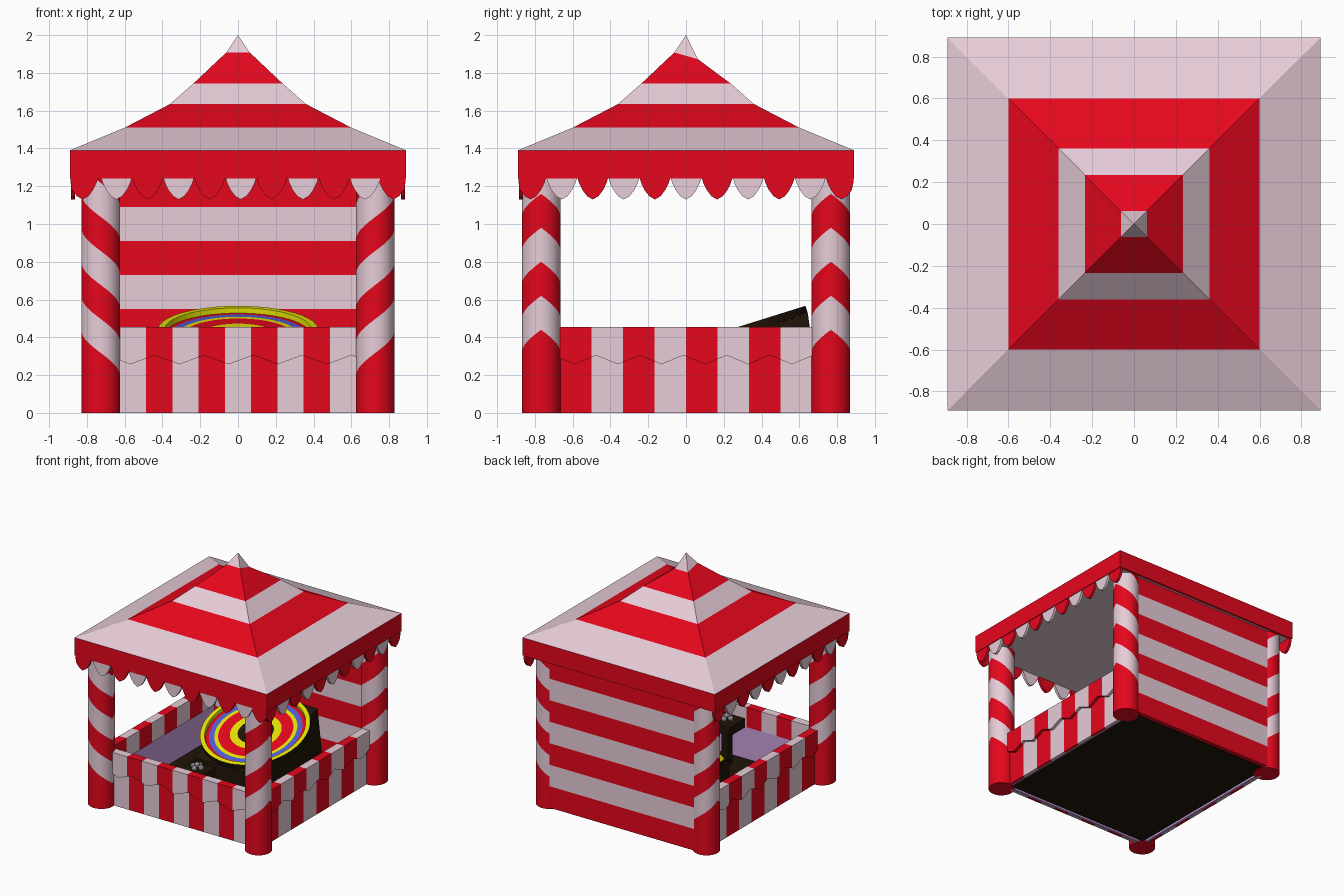
import bpy, bmesh, math
from mathutils import Matrix, Vector

if "Cube" in bpy.data.objects:
    bpy.data.objects.remove(bpy.data.objects["Cube"])

PALETTE = {
    "red": (0.79, 0.002, 0.012), "pale_pink_white": (0.8, 0.61, 0.69),
    "dark_brown": (0.014, 0.007, 0.002), "purple": (0.6, 0.36, 0.72),
    "yellow": (0.8, 0.78, 0.001), "blue": (0.08, 0.11, 0.7), "grey": (0.35, 0.33, 0.34)}
MATS = {}
for name, c in PALETTE.items():
    MATS[name] = bpy.data.materials.new(name)
    MATS[name].diffuse_color = (*c, 1)
RED, WHITE, BROWN, PURPLE, YELLOW, BLUE, GREY = range(7)


def finish(name, bm, fix_normals=True, smooth=False):
    if fix_normals:
        bmesh.ops.recalc_face_normals(bm, faces=bm.faces)
    me = bpy.data.meshes.new(name)
    for f in bm.faces:
        f.smooth = smooth
    bm.to_mesh(me)
    bm.free()
    for m in MATS.values():
        me.materials.append(m)
    ob = bpy.data.objects.new(name, me)
    bpy.context.collection.objects.link(ob)
    return ob


def prism(bm, front, back, mat):
    """Closed solid between two matching outlines."""
    a = [bm.verts.new(p) for p in front]
    b = [bm.verts.new(p) for p in back]
    n = len(a)
    faces = [bm.faces.new(a), bm.faces.new(b[::-1])]
    faces += [bm.faces.new((a[i], b[i], b[(i + 1) % n], a[(i + 1) % n])) for i in range(n)]
    for f in faces:
        f.material_index = mat


def add_box(bm, lo, hi, mat):
    ring = [(lo[0], lo[1]), (hi[0], lo[1]), (hi[0], hi[1]), (lo[0], hi[1])]
    prism(bm, [(x, y, lo[2]) for x, y in ring], [(x, y, hi[2]) for x, y in ring], mat)


def box(name, lo, hi, mat):
    bm = bmesh.new()
    add_box(bm, lo, hi, mat)
    return finish(name, bm)


# Maps (along, depth, z) to world for each side; depth is distance from the centre
SIDES = {"front": lambda u, d, z: (u, -d, z),
         "right": lambda u, d, z: (d, u, z),
         "left": lambda u, d, z: (-d, u, z)}

# Banded tent roof, with a tip that dips slightly at the back
rings = [(0.89, 1.39), (0.6, 1.51), (0.36, 1.635), (0.235, 1.745), (0.062, 1.908)]
bm = bmesh.new()
loops = []
for k, (h, z) in enumerate(rings):
    zb = z - 0.035 if k == 4 else z
    loops.append([bm.verts.new(p) for p in ((-h, -h, z), (h, -h, z), (h, h, zb), (-h, h, zb))])
apex = bm.verts.new((0, 0, 2))
for k in range(5):
    for i in range(4):
        j = (i + 1) % 4
        top = (loops[k + 1][j], loops[k + 1][i]) if k < 4 else (apex,)
        bm.faces.new((loops[k][i], loops[k][j], *top)).material_index = RED if k % 2 else WHITE
finish("striped_roof", bm, False)
box("ceiling", (-0.87, -0.87, 1.243), (0.87, 0.87, 1.26), WHITE)

# Roof valance band
bm = bmesh.new()
for s in (-1, 1):
    for lo, hi in (((-0.89, 0.87), (0.89, 0.89)), ((0.87, -0.87), (0.89, 0.87))):
        xs, ys = sorted((s * lo[0], s * hi[0])), sorted((s * lo[1], s * hi[1]))
        add_box(bm, (xs[0], ys[0], 1.24), (xs[1], ys[1], 1.39), RED)
finish("roof_valance", bm)

# Hanging scallops on the three open sides
half = [(0.08, 0), (0.073, -0.025), (0.055, -0.062), (0.03, -0.095), (0, -0.112)]
petal = half + [(-x, z) for x, z in half[-2::-1]]
for side, to in SIDES.items():
    bm = bmesh.new()
    shift = 0.015 if side == "front" else 0
    for k in range(-5, 6):
        u0 = k * 0.1645 + (shift if abs(k) < 5 else 0)
        clip = [(max(-0.886, min(0.886, u0 + u)), 1.242 + z) for u, z in petal]
        prism(bm, *[[to(u, d, z) for u, z in clip] for d in (0.862, 0.884)],
              RED if k % 2 else WHITE)
    finish(side + "_scallops", bm)


# Corner posts with slanted bands, highest on the outer side
def post(name, sx, sy):
    bm = bmesh.new()
    n, r, top = 32, 0.1025, 1.25
    cols = []
    for i in range(n):
        a = 2 * math.pi * i / n
        t = min(a, 2 * math.pi - a) / math.pi
        zs = [0] + [min(top, 0.44 - 0.245 * t + 0.18 * k) for k in range(8)]
        cols.append([(sx * (0.727 + r * math.cos(a)), sy * 0.767 + r * math.sin(a), z) for z in zs])
    for i in range(n):
        a, b = cols[i], cols[(i + 1) % n]
        for k in range(8):
            pts = [a[k], b[k], b[k + 1], a[k + 1]]
            pts = [p for q, p in enumerate(pts) if p != pts[q - 1]]
            if len(pts) > 2:
                bm.faces.new([bm.verts.new(p) for p in pts]).material_index = WHITE if k % 2 else RED
    bm.faces.new([bm.verts.new(c[0]) for c in cols]).material_index = RED
    bmesh.ops.remove_doubles(bm, verts=bm.verts, dist=1e-4)
    ob = finish(name, bm, smooth=True)
    bpy.context.view_layer.objects.active = ob
    ob.select_set(True)
    bpy.ops.object.shade_smooth_by_angle(angle=math.radians(40))
    ob.select_set(False)


for sy, fb in ((-1, "front"), (1, "back")):
    for sx, lr in ((-1, "left"), (1, "right")):
        post(f"{fb}_{lr}_post", sx, sy)

# Back wall of horizontal bands
bm = bmesh.new()
for k in range(7):
    add_box(bm, (-0.7, 0.815, 0.01 + 0.18 * k), (0.7, 0.85, min(1.245, 0.19 + 0.18 * k)),
            WHITE if k % 2 else RED)
finish("back_wall", bm)


# Low counter walls: vertical stripes, purple lining, draped pointed cover
def columns(bm, to, breaks, stripe, bottom, top, d0, d1):
    for u, v in zip(breaks, breaks[1:]):
        outline = [(u, bottom(u)), (v, bottom(v)), (v, top), (u, top)]
        prism(bm, *[[to(p, d, z) for p, z in outline] for d in (d0, d1)], stripe((u + v) / 2))


def counter(side, start, width, first, count, depth, peak, pitch):
    to = SIDES[side]
    lo, hi = start - 0.04, start + width * count + 0.04
    edges = [lo] + [start + width * k for k in range(1, count)] + [hi]

    def stripe(u):
        k = max(0, min(count - 1, math.floor((u - start) / width)))
        return first if k % 2 == 0 else 1 - first

    def zigzag(u):
        t = ((u - peak) / pitch) % 1
        return 0.305 - 0.048 * (1 - abs(2 * t - 1))

    bm = bmesh.new()
    columns(bm, to, edges, stripe, lambda u: 0.0, 0.45, depth - 0.045, depth - 0.025)
    finish(side + "_counter_wall", bm)
    # outer drape with a pointed hem, inner drape with a straight hem
    bm = bmesh.new()
    points = [peak + pitch * k / 2 for k in range(-14, 15)]
    breaks = sorted(set(edges + [p for p in points if lo < p < hi]))
    columns(bm, to, breaks, stripe, zigzag, 0.455, depth - 0.04, depth)
    columns(bm, to, edges, stripe, lambda u: 0.29, 0.455, depth - 0.07, depth - 0.04)
    finish(side + "_counter_drape", bm)
    bm = bmesh.new()
    columns(bm, to, [lo, hi], lambda u: PURPLE, lambda u: 0.003, 0.45, depth - 0.063, depth - 0.045)
    finish(side + "_counter_lining", bm)


counter("front", -0.6255, 0.139, WHITE, 9, 0.77, -0.44, 0.26)
counter("right", -0.667, 0.16675, RED, 8, 0.75, -0.475, 0.23)
counter("left", -0.667, 0.16675, RED, 8, 0.75, -0.475, 0.23)

# Floor
box("floor", (-0.67, -0.69, 0.005), (0.67, 0.815, 0.03), BROWN)

# Wedge stand under the target
side = [(-0.17, 0.02), (0.72, 0.02), (0.645, 0.525), (-0.17, 0.275)]
bm = bmesh.new()
prism(bm, *[[(x, y, z) for y, z in side] for x in (-0.285, 0.285)], BROWN)
finish("target_stand", bm)

# Tilted target disc of coloured rings with a raised yellow rim: (radius, height, colour inward)
bands = [(0.425, 0.028, YELLOW), (0.39, 0.028, YELLOW), (0.386, 0.0, RED), (0.36, 0.0, BLUE),
         (0.32, 0.0, YELLOW), (0.29, 0.0, RED), (0.2, 0.0, YELLOW), (0.14, 0.0, BROWN),
         (0.05, 0.0, YELLOW)]
bm = bmesh.new()
n = 48


def circle(r, z):
    return [bm.verts.new((r * math.cos(2 * math.pi * i / n), r * math.sin(2 * math.pi * i / n), z))
            for i in range(n)]


base = circle(0.425, -0.015)
bm.faces.new(base[::-1]).material_index = BROWN
tops = [circle(r, z) for r, z, _ in bands]
for i in range(n):
    j = (i + 1) % n
    bm.faces.new((base[i], base[j], tops[0][j], tops[0][i])).material_index = BROWN
    for k in range(len(bands) - 1):
        bm.faces.new((tops[k][i], tops[k][j], tops[k + 1][j], tops[k + 1][i])).material_index = bands[k][2]
bm.faces.new(tops[-1]).material_index = YELLOW
disc = finish("target_disc", bm, False)
disc.location = (0, 0.235, 0.413)
disc.rotation_euler = (math.radians(17.4), 0, 0)

# Pedestal table near the front counter, with a small pile of balls
box("table_leg", (-0.03, -0.57, 0.03), (0.03, -0.51, 0.33), BROWN)
box("table_box", (-0.1, -0.64, 0.32), (0.1, -0.44, 0.395), BROWN)
bm = bmesh.new()
spots = [(0.036 * math.cos(a), 0.036 * math.sin(a), 0.415) for a in (0, 1.571, 3.142, 4.712)]
for x, y, z in spots + [(0, 0, 0.432)]:
    bmesh.ops.create_icosphere(bm, subdivisions=2, radius=0.022,
                               matrix=Matrix.Translation(Vector((x, y - 0.54, z))))
for f in bm.faces:
    f.material_index = GREY
finish("ball_pile", bm)

for m in bpy.data.materials:
    if m.users and not m.is_grease_pencil:
        m.use_nodes = True
        m.node_tree.nodes["Principled BSDF"].inputs["Base Color"].default_value = m.diffuse_color
